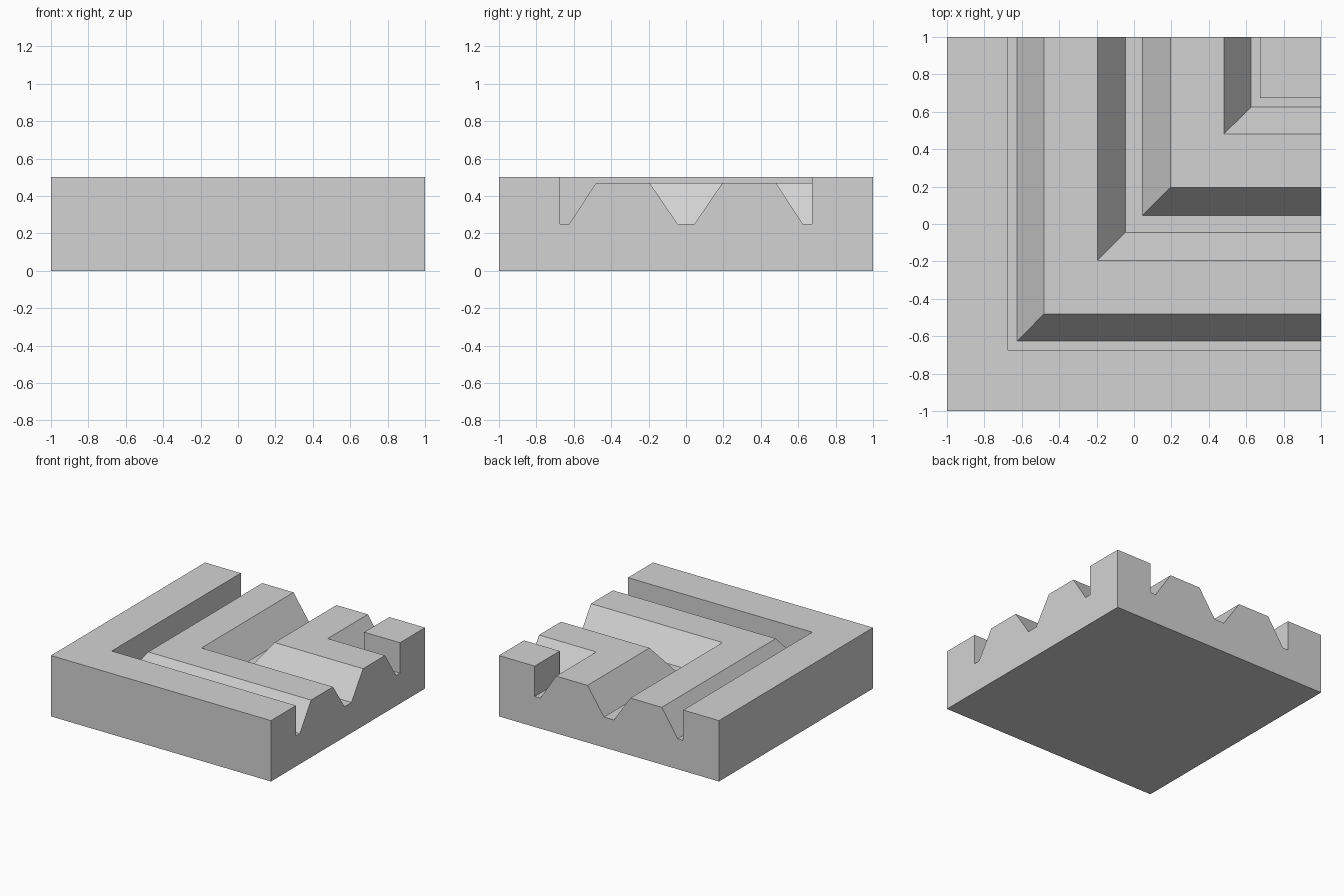
import bpy
import bmesh

cube = bpy.data.objects.get("Cube")
if cube:
    bpy.data.objects.remove(cube, do_unlink=True)

# Single grey material
grey = bpy.data.materials.new("light_grey")
grey.use_nodes = True
colour = (0.65, 0.65, 0.65, 1)
grey.diffuse_color = colour
grey.node_tree.nodes["Principled BSDF"].inputs["Base Color"].default_value = colour

# Groove profile along the diagonal: (offset, height), symmetric about zero
TOP, RIDGE, FLOOR = 0.5, 0.47, 0.25
half = [(0.045, FLOOR), (0.195, RIDGE), (0.48, RIDGE), (0.625, FLOOR),
        (0.675, FLOOR), (0.675, TOP), (1, TOP)]
profile = [(-d, z) for d, z in reversed(half)] + half

bm = bmesh.new()


def row(place):
    return [bm.verts.new(place(d, z)) for d, z in profile]


# Mitred L-shaped sweep: right end, corner line, back end
right_end = row(lambda d, z: (1, d, z))
corner = row(lambda d, z: (d, d, z))
back_end = row(lambda d, z: (d, 1, z))
for a, b in ((right_end, corner), (corner, back_end)):
    for i in range(len(profile) - 1):
        bm.faces.new((a[i], a[i + 1], b[i + 1], b[i]))

# Outer walls and underside
base = [bm.verts.new((x, y, 0)) for x, y in ((-1, -1), (1, -1), (1, 1), (-1, 1))]
bm.faces.new((base[0], base[1], right_end[0], corner[0]))
bm.faces.new((base[3], base[0], corner[0], back_end[0]))
bm.faces.new([base[1], base[2]] + right_end[::-1])
bm.faces.new([base[2], base[3]] + back_end)
bm.faces.new(base[::-1])

# Weld the back corner and merge coplanar faces
bmesh.ops.remove_doubles(bm, verts=bm.verts, dist=0.0001)
bmesh.ops.dissolve_limit(bm, angle_limit=0.01, verts=bm.verts, edges=bm.edges)
bmesh.ops.recalc_face_normals(bm, faces=bm.faces)

mesh = bpy.data.meshes.new("grooved_corner_block")
bm.to_mesh(mesh)
bm.free()
mesh.materials.append(grey)
block = bpy.data.objects.new("grooved_corner_block", mesh)
bpy.context.collection.objects.link(block)
